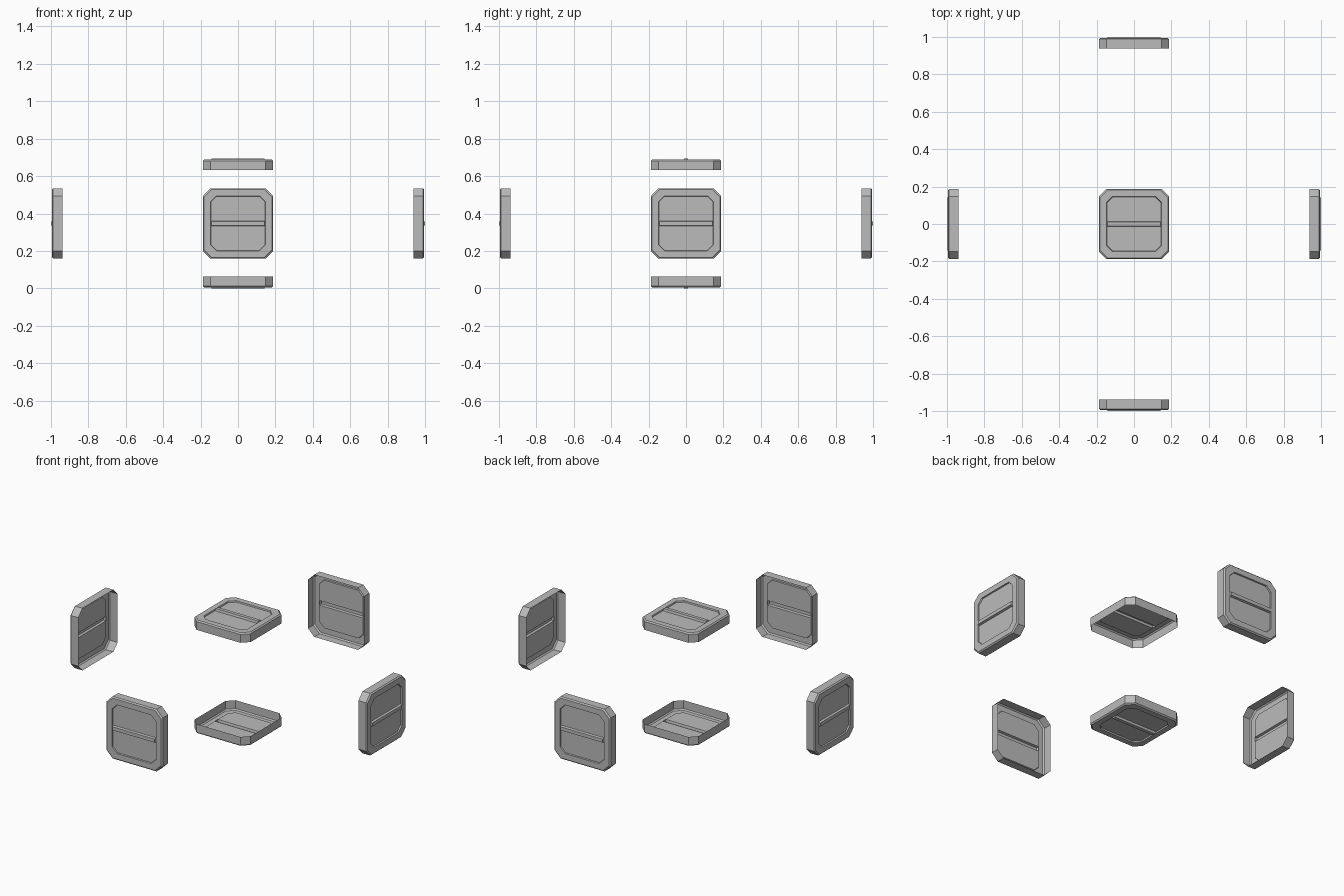
import bpy
import bmesh
from mathutils import Matrix, Vector

cube = bpy.data.objects.get("Cube")
if cube:
    bpy.data.objects.remove(cube, do_unlink=True)

grey = bpy.data.materials.new("panel grey")
grey.use_nodes = True
grey.diffuse_color = (0.5, 0.5, 0.5, 1)
grey.node_tree.nodes["Principled BSDF"].inputs["Base Color"].default_value = (0.5, 0.5, 0.5, 1)

CENTRE = Vector((0, 0, 0.347))
BAR_RISE = 0.005      # bar height above the frame
RECESS = 0.008        # panel depth below the frame
BAR_HALF = 0.014


def octagon(bm, half, cut, depth):
    """Square outline with clipped corners."""
    k = half - cut
    pts = [(k, -half), (half, -k), (half, k), (k, half),
           (-k, half), (-half, k), (-half, -k), (-k, -half)]
    return [bm.verts.new((x, y, depth)) for x, y in pts]


def make_tray(name, u, v, distance):
    u, v = Vector(u), Vector(v)
    n = u.cross(v)
    bm = bmesh.new()

    # Open skirt, narrow bevel, flat frame and recessed panel
    profile = [(0.188, 0.041, -0.062), (0.188, 0.041, -0.012),
               (0.181, 0.039, -BAR_RISE), (0.147, 0.032, -BAR_RISE),
               (0.145, 0.031, -BAR_RISE - RECESS)]
    rings = [octagon(bm, *p) for p in profile]
    for a, b in zip(rings, rings[1:]):
        for i in range(8):
            j = (i + 1) % 8
            bm.faces.new((a[i], a[j], b[j], b[i]))
    panel = bm.faces.new(rings[-1])

    # Raised bar across the middle of the panel
    pieces = [panel]
    for side in (-BAR_HALF, BAR_HALF):
        geom = set(pieces)
        for f in pieces:
            geom.update(f.edges, f.verts)
        bmesh.ops.bisect_plane(bm, geom=list(geom), plane_co=(0, side, 0), plane_no=(0, 1, 0))
        pieces = [f for f in bm.faces
                  if all(abs(p.co.z + BAR_RISE + RECESS) < 1e-5 for p in f.verts)]
    bm.normal_update()
    bar = min(pieces, key=lambda f: abs(f.calc_center_median().y))
    bmesh.ops.inset_individual(bm, faces=[bar], thickness=0.005, depth=BAR_RISE + RECESS)

    # Stand the tray at its place, facing outward
    axes = Matrix((u, v, n)).transposed().to_4x4()
    bm.transform(Matrix.Translation(CENTRE + n * distance) @ axes)
    mesh = bpy.data.meshes.new(name)
    bm.to_mesh(mesh)
    bm.free()
    mesh.materials.append(grey)
    bpy.context.collection.objects.link(bpy.data.objects.new(name, mesh))


X, Y, Z = (1, 0, 0), (0, 1, 0), (0, 0, 1)
make_tray("front_panel", X, Z, 1)
make_tray("back_panel", (-1, 0, 0), Z, 1)
make_tray("left_panel", Y, Z, 1)
make_tray("right_panel", (0, -1, 0), Z, 1)
make_tray("top_panel", X, Y, CENTRE.z)
make_tray("bottom_panel", X, (0, -1, 0), CENTRE.z)
